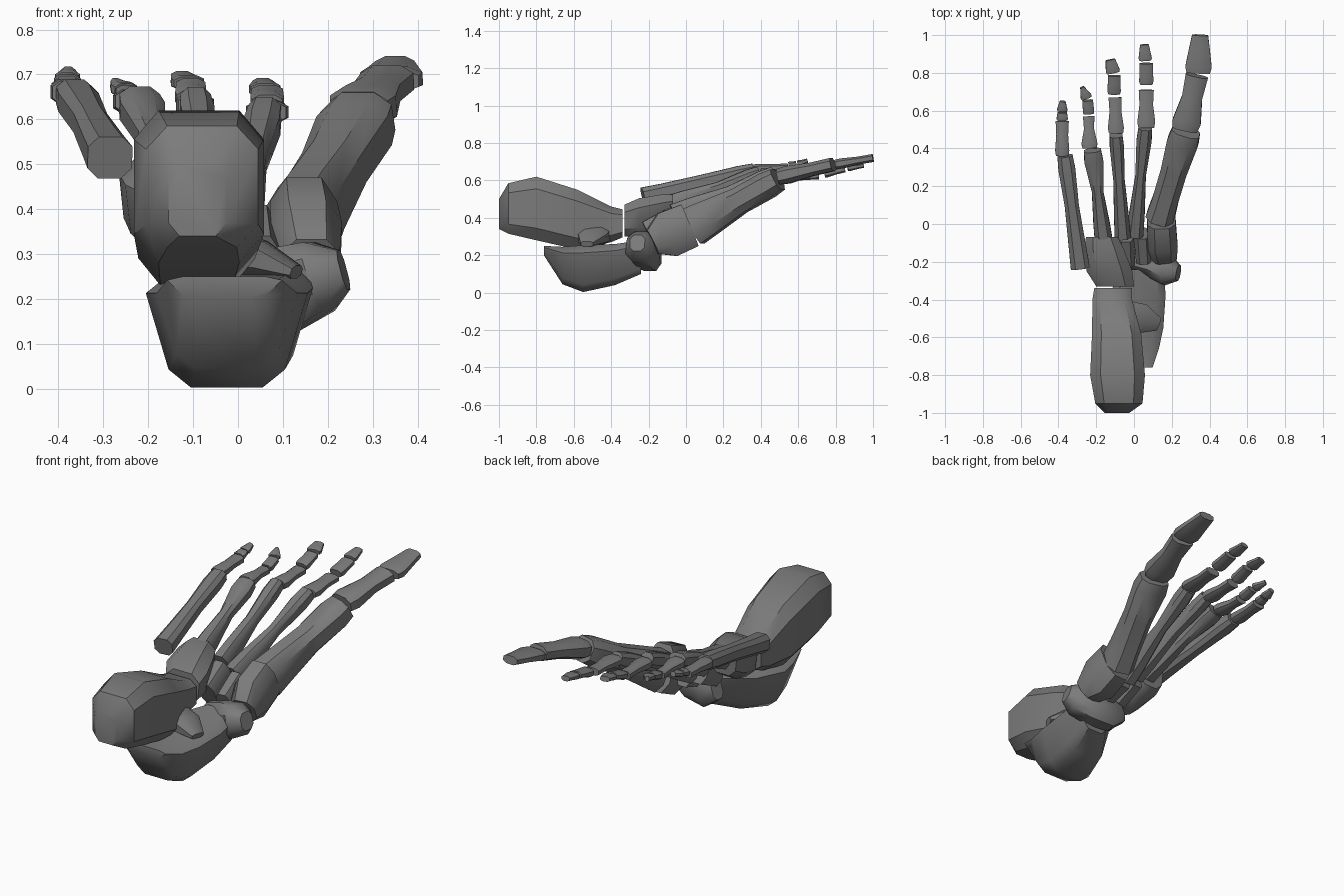
import bpy, bmesh
from mathutils import Vector

# One dark grey material for all bones
grey = bpy.data.materials.new("dark_bone")
grey.diffuse_color = (0.2, 0.2, 0.2, 1)


def bone(name, stations, flat=False, taper=0.0, k=0.52):
    """Loft chamfered boxes through (x, y, z, width, height); taper widens the top."""
    outline = [(1, -k), (1, k), (k, 1), (-k, 1), (-1, k), (-1, -k), (-k, -1), (k, -1)]
    pts = [Vector(s[:3]) for s in stations]
    bm = bmesh.new()
    rings = []
    for i, s in enumerate(stations):
        t = (pts[min(i + 1, len(pts) - 1)] - pts[max(i - 1, 0)]).normalized()
        if flat:
            t = Vector((0, 1, 0))
        side = t.cross(Vector((0, 0, 1))).normalized()
        up = side.cross(t)
        rings.append([bm.verts.new(pts[i] + side * (u * s[3] / 2 * (1 + taper * v))
                                   + up * (v * s[4] / 2)) for u, v in outline])
    n = len(outline)
    for a, b in zip(rings, rings[1:]):
        for i in range(n):
            bm.faces.new((a[i], a[(i + 1) % n], b[(i + 1) % n], b[i]))
    bm.faces.new(rings[0])
    bm.faces.new(rings[-1])
    bmesh.ops.recalc_face_normals(bm, faces=bm.faces)
    me = bpy.data.meshes.new(name)
    bm.to_mesh(me)
    bm.free()
    me.materials.append(grey)
    ob = bpy.data.objects.new(name, me)
    bpy.context.collection.objects.link(ob)
    bpy.ops.object.select_all(action='DESELECT')
    ob.select_set(True)
    bpy.context.view_layer.objects.active = ob
    bpy.ops.object.shade_smooth_by_angle(angle=0.7)
    return ob


def long_bone(name, a, b, base, head, waist):
    """Waisted shaft between two points; base and head are (width, height)."""
    a, b = Vector(a), Vector(b)
    rows = [(0, *base), (0.18, base[0] * .92, base[1] * .9),
            (0.55, *waist), (0.88, *head), (1, head[0] * .9, head[1] * .88)]
    return bone(name, [(*a.lerp(b, t), w, h) for t, w, h in rows])


# Heel and ankle
bone("heel_bone", [(-.09, -1, .42, .13, .16), (-.08, -.95, .45, .25, .27),
                   (-.087, -.8, .45, .29, .34), (-.092, -.58, .39, .26, .32),
                   (-.115, -.4, .365, .21, .19), (-.11, -.34, .37, .2, .15)], flat=True, k=.62)
bone("heel_shelf", [(-.06, -.5, .31, .2, .12), (.05, -.5, .29, .15, .08),
                    (.13, -.53, .26, .07, .03)])
bone("ankle_bone", [(-.03, -.76, .225, .22, .05), (-.025, -.66, .145, .27, .2),
                    (-.025, -.55, .128, .31, .25), (.01, -.38, .15, .27, .22),
                    (.06, -.24, .19, .17, .18)], flat=True, taper=.24, k=.68)

# Midfoot
bone("navicular", [(-.06, -.18, .22, .07, .1), (0, -.19, .2, .12, .17),
                   (.1, -.21, .22, .15, .19), (.18, -.25, .25, .15, .16), (.235, -.26, .265, .08, .09)])
bone("cuboid", [(-.1, -.33, .385, .19, .17), (-.13, -.25, .4, .23, .21),
                (-.16, -.13, .43, .2, .19), (-.17, -.07, .45, .16, .15)], flat=True, taper=.1)
bone("cuneiform_medial", [(.16, -.18, .27, .13, .14), (.15, -.1, .31, .16, .25),
                          (.145, .02, .36, .15, .24)])
bone("cuneiform_middle", [(.05, -.19, .28, .08, .13), (.04, -.05, .34, .085, .15)])
bone("cuneiform_lateral", [(-.04, -.2, .31, .09, .15), (-.045, -.06, .38, .09, .16)])

# Metatarsals, big toe to little toe
metatarsals = [
    ((.14, .04, .355), (.275, .49, .605), (.15, .21), (.165, .14), (.14, .14)),
    ((.005, -.05, .36), (.06, .51, .615), (.09, .13), (.08, .085), (.055, .065)),
    ((-.06, -.06, .41), (-.095, .47, .64), (.085, .13), (.075, .08), (.06, .065)),
    ((-.16, -.09, .46), (-.22, .39, .64), (.095, .12), (.1, .08), (.06, .065)),
    ((-.285, -.23, .515), (-.365, .36, .655), (.1, .095), (.09, .08), (.075, .08)),
]
for i, m in enumerate(metatarsals):
    long_bone(f"metatarsal_{i + 1}", *m)

# Toes: each phalanx is (start, end, start width, end width, height)
toes = [
    [((.27, .5, .62), (.333, .785, .685), .15, .12, .085),
     ((.34, .8, .685), (.35, 1, .72), .14, .085, .05)],
    [((.065, .51, .615), (.065, .71, .625), .095, .08, .045),
     ((.065, .74, .635), (.065, .85, .66), .075, .07, .04),
     ((.06, .865, .665), (.055, .95, .68), .07, .045, .03)],
    [((-.095, .48, .63), (-.1, .67, .635), .085, .07, .05),
     ((-.105, .69, .645), (-.105, .785, .675), .07, .065, .04),
     ((-.11, .8, .68), (-.125, .87, .695), .075, .05, .03)],
    [((-.235, .4, .64), (-.24, .57, .635), .085, .06, .05),
     ((-.24, .585, .64), (-.245, .655, .66), .06, .055, .04),
     ((-.25, .665, .665), (-.275, .725, .68), .06, .02, .03)],
    [((-.38, .36, .66), (-.38, .545, .67), .075, .07, .05),
     ((-.38, .55, .68), (-.38, .59, .69), .06, .05, .035),
     ((-.38, .597, .69), (-.378, .65, .705), .055, .03, .03)],
]
for i, toe in enumerate(toes):
    for j, (a, b, w0, w1, h) in enumerate(toe):
        a, b = Vector(a), Vector(b)
        waist = min(w0, w1) * .9 if j == 0 else (w0 + w1) / 2
        bone(f"toe_{i + 1}_phalanx_{j + 1}",
             [(*a, w0 * .88, h), (*a.lerp(b, .15), w0, h * 1.1),
              (*a.lerp(b, .6), waist, h * .85), (*b, w1, h * .85)])
